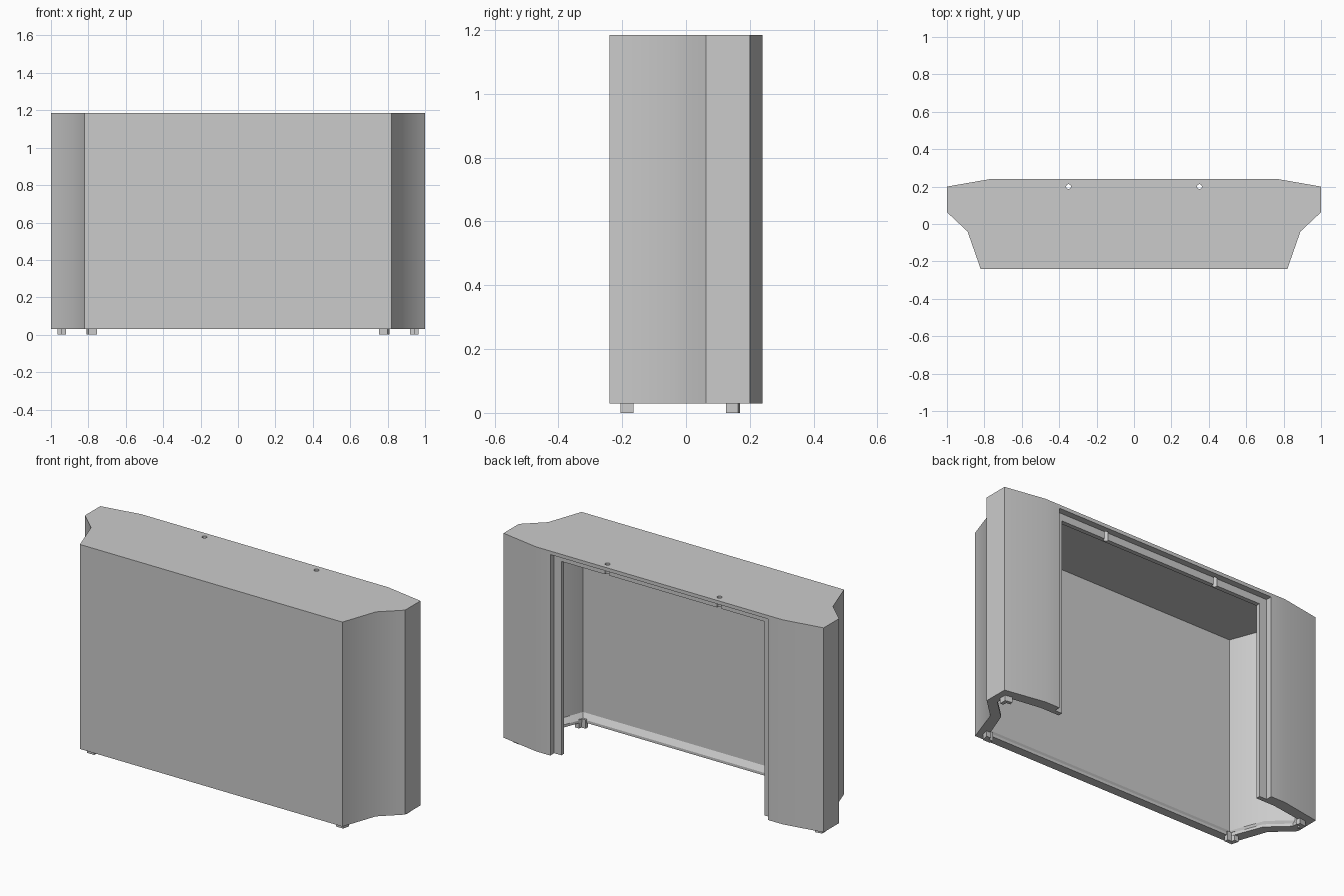
import bpy, bmesh

if "Cube" in bpy.data.objects:
    bpy.data.objects.remove(bpy.data.objects["Cube"])

grey = bpy.data.materials.new("light_grey")
grey.use_nodes = True
grey.diffuse_color = (0.6, 0.6, 0.6, 1)
grey.node_tree.nodes["Principled BSDF"].inputs["Base Color"].default_value = (0.6, 0.6, 0.6, 1)


def mirrored(half):
    """Close a half outline (front to back, x > 0) with its mirror image."""
    return half + [(-x, y) for x, y in reversed(half)]


def loft(name, rings):
    """Skin a stack of (outline, z) rings into a closed solid."""
    bm = bmesh.new()
    layers = [[bm.verts.new((x, y, z)) for x, y in pts] for pts, z in rings]
    n = len(layers[0])
    for low, high in zip(layers, layers[1:]):
        for i in range(n):
            j = (i + 1) % n
            bm.faces.new((low[i], low[j], high[j], high[i]))
    bm.faces.new(layers[0][::-1])
    bm.faces.new(layers[-1])
    bmesh.ops.recalc_face_normals(bm, faces=bm.faces)
    mesh = bpy.data.meshes.new(name)
    bm.to_mesh(mesh)
    bm.free()
    mesh.materials.append(grey)
    obj = bpy.data.objects.new(name, mesh)
    bpy.context.collection.objects.link(obj)
    return obj


def box(name, half_width, y0, y1, z0, z1):
    pts = mirrored([(half_width, y0), (half_width, y1)])
    return loft(name, [(pts, z0), (pts, z1)])


def activate(obj):
    bpy.ops.object.select_all(action="DESELECT")
    obj.select_set(True)
    bpy.context.view_layer.objects.active = obj


def cut(target, cutter):
    cutter.hide_render = True
    mod = target.modifiers.new("cut", "BOOLEAN")
    mod.operation, mod.solver, mod.object = "DIFFERENCE", "EXACT", cutter
    activate(target)
    bpy.ops.object.modifier_apply(modifier=mod.name)
    bpy.data.objects.remove(cutter)


# Outer shell
outer = mirrored([(0.82, -0.24), (0.89, -0.04), (1.0, 0.063), (1.0, 0.2), (0.77, 0.24)])
shell = loft("cabinet_shell", [(outer, 0.03), (outer, 1.185)])

# Hollow interior, narrowing to a rim along the open bottom
inner = mirrored([(0.79, -0.21), (0.86, -0.025), (0.97, 0.077), (0.97, 0.165), (0.76, 0.18)])
rim = mirrored([(0.775, -0.19), (0.842, -0.015), (0.95, 0.086), (0.95, 0.15), (0.75, 0.18)])
cut(shell, loft("cavity_cutter", [(rim, 0), (rim, 0.045), (inner, 0.075), (inner, 1.16)]))

# Back opening with a stepped frame
cut(shell, box("opening_cutter", 0.635, 0.12, 0.3, 0, 1.125))
cut(shell, box("rebate_cutter", 0.68, 0.205, 0.3, 0, 1.165))

# Drilled holes through the top
for x in (-0.35, 0.35):
    bpy.ops.mesh.primitive_cylinder_add(vertices=24, radius=0.013, depth=0.3, location=(x, 0.2, 1.15))
    cut(shell, bpy.context.object)

activate(shell)
bpy.ops.object.shade_smooth_by_angle(angle=0.52)

# Angled feet hugging the inside corners of the rim
front_foot = [(0.755, -0.205), (0.8, -0.205), (0.81, -0.165), (0.785, -0.165), (0.78, -0.182), (0.755, -0.182)]
back_foot = [(0.965, 0.125), (0.965, 0.163), (0.925, 0.17), (0.92, 0.15), (0.945, 0.147), (0.945, 0.125)]
for name, pts in (("front_foot", front_foot), ("back_foot", back_foot)):
    for side, s in (("left", 1), ("right", -1)):
        outline = [(s * x, y) for x, y in pts]
        loft(f"{name}_{side}", [(outline, 0), (outline, 0.05)])
